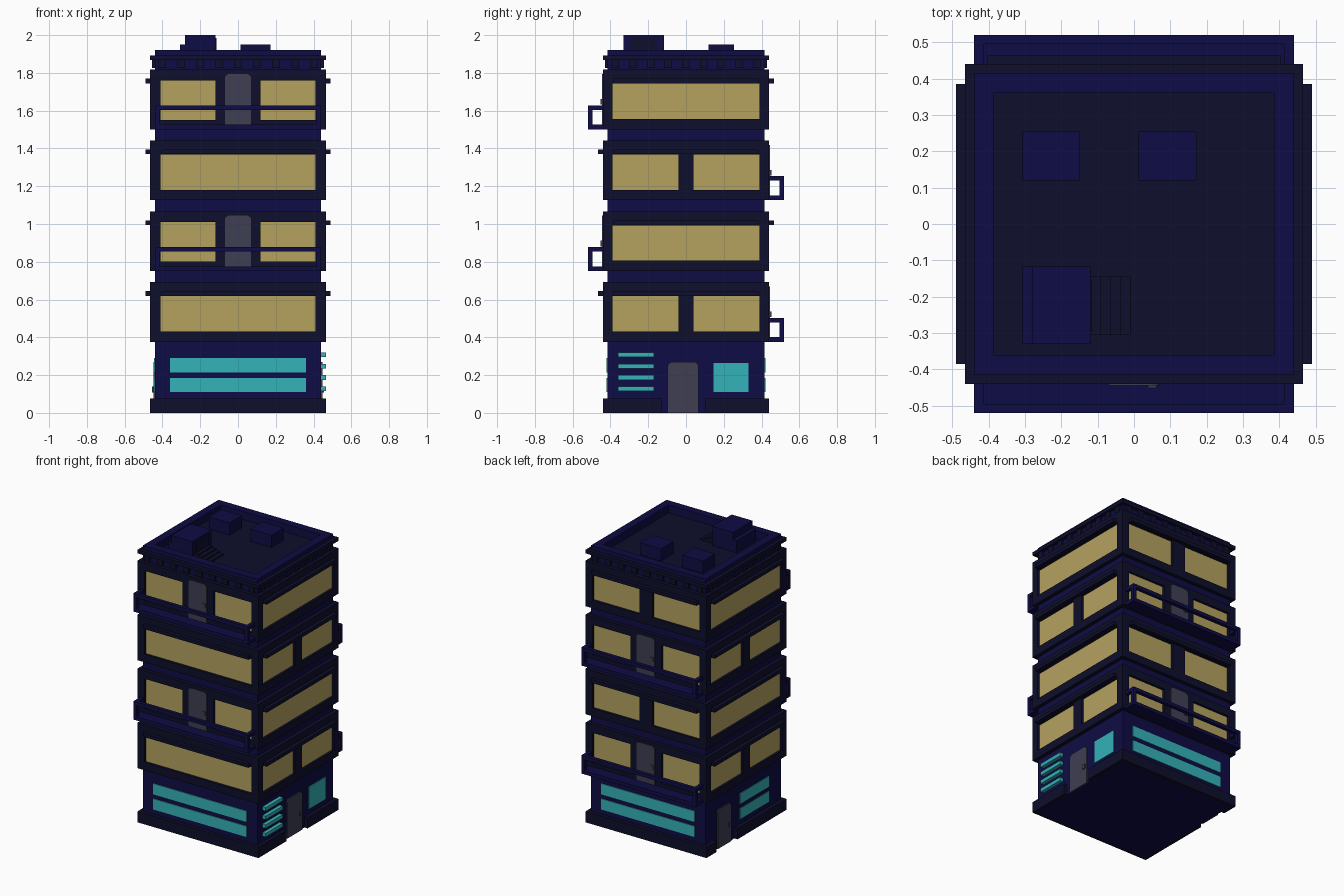
import bpy, bmesh

if "Cube" in bpy.data.objects:
    bpy.data.objects.remove(bpy.data.objects["Cube"])

def mat(name, r, g, b):
    m = bpy.data.materials.new(name)
    m.diffuse_color = (r, g, b, 1)
    m.use_nodes = True
    m.node_tree.nodes["Principled BSDF"].inputs["Base Color"].default_value = m.diffuse_color
    return m

NAVY = mat("navy wall", .0046, .0036, .058)
DARK = mat("dark trim", .0044, .0044, .025)
GLOW = mat("warm window", .46, .365, .118)
TEAL = mat("teal glass", .034, .445, .48)
GREY = mat("grey door", .05, .049, .087)

HX, HY = .44, .415          # half size of the wall core
OUT = .025                  # how far the floor bands stand out
PITCH, BAND_H, FIRST = .375, .316, .376

# side frame: u along the wall, d outward from the core wall, z up
SIDES = {
    "front": lambda u, d, z: (u, -HY - d, z),
    "back": lambda u, d, z: (-u, HY + d, z),
    "right": lambda u, d, z: (HX + d, u, z),
    "left": lambda u, d, z: (-HX - d, -u, z),
}
WORLD = lambda x, y, z: (x, y, z)

def finish(name, bm, material):
    bmesh.ops.recalc_face_normals(bm, faces=bm.faces)
    me = bpy.data.meshes.new(name)
    bm.to_mesh(me)
    bm.free()
    me.materials.append(material)
    ob = bpy.data.objects.new(name, me)
    bpy.context.collection.objects.link(ob)
    return ob

def prism(bm, outline, d0, d1, place):
    """Extrude a (u, z) outline from depth d0 to d1."""
    a = [bm.verts.new(place(u, d0, z)) for u, z in outline]
    b = [bm.verts.new(place(u, d1, z)) for u, z in outline]
    bm.faces.new(a)
    bm.faces.new(b)
    n = len(a)
    for i in range(n):
        j = (i + 1) % n
        bm.faces.new((a[i], a[j], b[j], b[i]))

def boxes(name, material, items, place=WORLD):
    """Boxes given as (u0, u1, d0, d1, z0, z1)."""
    bm = bmesh.new()
    for u0, u1, d0, d1, z0, z1 in items:
        prism(bm, [(u0, z0), (u1, z0), (u1, z1), (u0, z1)], d0, d1, place)
    return finish(name, bm, material)

def door(name, place, u, w, z0, z1, d):
    """Door leaf with clipped top corners and a small handle."""
    c = .02
    bm = bmesh.new()
    prism(bm, [(u - w, z0), (u + w, z0), (u + w, z1 - c), (u + w - c * .35, z1 - c * .35),
               (u + w - c, z1), (u - w + c, z1), (u - w + c * .35, z1 - c * .35),
               (u - w, z1 - c)], d - .005, d + .005, place)
    k = u + w - .02
    m = z0 + (z1 - z0) * .46
    prism(bm, [(k - .012, m - .015), (k + .012, m - .015), (k + .012, m + .015),
               (k - .012, m + .015)], d, d + .012, place)
    finish(name, bm, GREY)

# wall core up to the roof, and parapet
ROOF = 1.865
boxes("wall_core", NAVY, [(-HX, HX, -HY, HY, 0, ROOF - .005)])
boxes("roof_deck", DARK, [(-.39, .39, -.365, .365, ROOF - .01, ROOF)])
boxes("parapet", NAVY, [(-HX, HX, s * HY, s * .36, ROOF - .01, 1.92) for s in (-1, 1)]
      + [(s * HX, s * .385, -.36, .36, ROOF - .01, 1.92) for s in (-1, 1)])

# plinth with gaps at the two ground doors
R_DOOR, L_DOOR = -.015, -.215
for name, place in SIDES.items():
    half = HX + OUT if name in ("front", "back") else HY
    gap = {"right": R_DOOR, "left": L_DOOR}.get(name)
    spans = [(-half, half)] if gap is None else [(-half, gap - .115), (gap + .115, half)]
    boxes("plinth_" + name, DARK, [(a, b, -.005, OUT, 0, .075) for a, b in spans], place)

# ground floor: glazing strips, side window, doors, slatted panel
for name, a, b in (("front", -.36, .36), ("back", -.36, .36), ("left", -.04, .28)):
    boxes("shop_glass_" + name, TEAL, [(a, b, 0, .005, .11, .185),
                                       (a, b, 0, .005, .215, .29)], SIDES[name])
boxes("shop_window_right", TEAL, [(.145, .33, 0, .005, .11, .265)], SIDES["right"])
door("ground_door_right", SIDES["right"], R_DOOR, .082, 0, .27, .003)
door("ground_door_left", SIDES["left"], L_DOOR, .075, 0, .27, .003)
boxes("slatted_panel", TEAL, [(-.36, -.17, 0, .025, z, z + .025)
                              for z in (.115, .175, .235, .295)], SIDES["right"])

def storey(level, name, place):
    """One side of a storey band: trim frame, recessed windows, balcony or shade."""
    z0 = FIRST + level * PITCH
    z1 = z0 + BAND_H
    wide = name in ("front", "back")
    half = HX + OUT if wide else HY
    w = .41 if wide else .39
    balcony = (name == "front" and level % 2 == 1) or (name == "back" and level % 2 == 0)
    if balcony:
        gap = .12
    elif name == "back":
        gap = .05
    elif name == "front" or level % 2 == 1:
        gap = 0
    else:
        gap = .04
    wins = [(-w, -gap), (gap, w)] if gap else [(-w, w)]
    lo, hi = (z0 + .05, z0 + .26) if balcony else (z0 + .055, z0 + .242)
    tag = "%s_%d" % (name, level + 1)
    frame = [(-half, half, -.01, OUT, z0, lo), (-half, half, -.01, OUT, hi, z1),
             (-half, -w, -.01, OUT, lo, hi), (w, half, -.01, OUT, lo, hi)]
    if gap:
        frame.append((-gap, gap, -.01, OUT, lo, hi))
    boxes("band_" + tag, DARK, frame, place)
    boxes("windows_" + tag, GLOW, [(a, b, 0, .009, lo, hi) for a, b in wins], place)
    if balcony:
        door("balcony_door_" + tag, place, 0, .07, z0 + .02, z0 + .293, OUT)
        e, t = HX, .025
        far = OUT + .08
        parts = [(-e, e, OUT, far, z0, z0 + t),
                 (-e, e, far - t, far, z0 + .103, z0 + .127)]
        for s in (-1, 1):
            u0, u1 = sorted((s * e, s * (e - t)))
            parts += [(u0, u1, far - t, far, z0 + t, z0 + .103),
                      (u0, u1, OUT, far - t, z0 + .103, z0 + .127)]
        boxes("balcony_" + tag, NAVY, parts, place)
    else:
        s = w - .005
        boxes("shade_" + tag, DARK, [(-s, s, OUT, OUT * 2, z0 + .244, z0 + .268)], place)

for level in range(4):
    for name, place in SIDES.items():
        storey(level, name, place)

# cornice ledge with brackets beneath
for name, place in SIDES.items():
    wide = name in ("front", "back")
    half = HX + OUT if wide else HY
    boxes("cornice_" + name, DARK, [(-half, half, -.005, OUT, 1.868, 1.892)], place)
    span = (HX if wide else HY) - .04
    us = [-span + 2 * span * i / 8 for i in range(9)]
    boxes("brackets_" + name, DARK, [(u - .02, u + .02, 0, .015, 1.825, 1.868) for u in us], place)

# roof: stair house, steps, vent boxes
boxes("stair_house", NAVY, [(-.28, -.12, -.33, -.117, ROOF, 2.0),
                            (-.308, -.28, -.33, -.117, ROOF, 1.95)])
boxes("stair_house_door", DARK, [(-.12, -.115, -.295, -.155, ROOF + .04, 1.985)])
boxes("roof_steps", DARK, [(-.12, -.0925 + .0275 * i, -.305, -.145,
                            ROOF + .011 * (3 - i), ROOF + .011 * (4 - i)) for i in range(4)])
boxes("vent_boxes", NAVY, [(x, x + .16, .12, .255, ROOF, 1.95) for x in (-.308, .012)])
